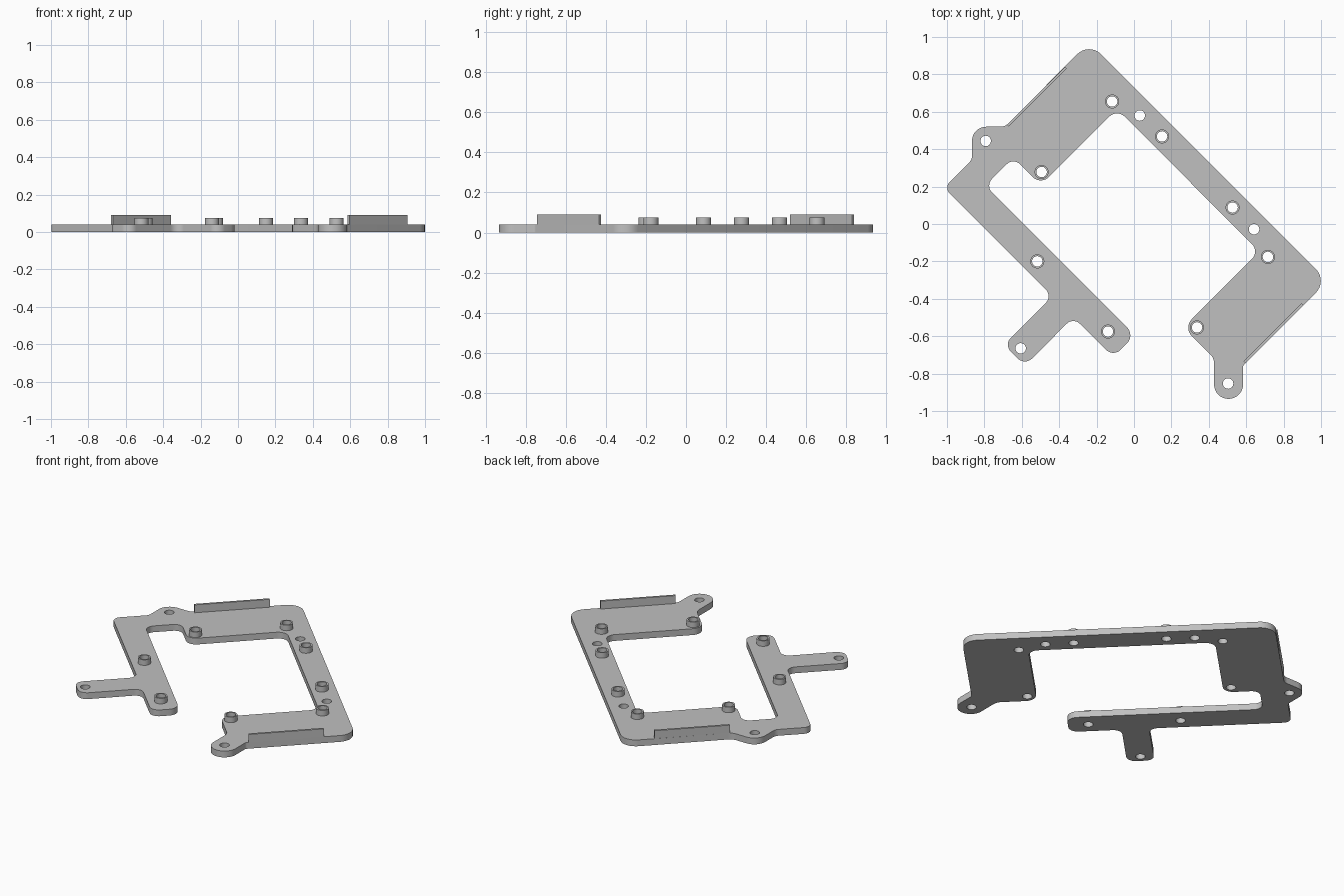
import bpy, math
from mathutils import Vector

cube = bpy.data.objects.get("Cube")
if cube:
    bpy.data.objects.remove(cube, do_unlink=True)

GREY = (0.53, 0.53, 0.53, 1)
mat = bpy.data.materials.new("plain grey")
mat.use_nodes = True
mat.diffuse_color = GREY
mat.node_tree.nodes["Principled BSDF"].inputs["Base Color"].default_value = GREY

PLATE, BOSS_TOP, TAB_TOP = 0.04, 0.075, 0.09
HOLE_R, BOSS_R = 0.028, 0.0375


def rounded(corners, steps=8):
    """Replace each (x, y, radius) corner by a tangent arc."""
    out = []
    for i, (x, y, r) in enumerate(corners):
        p = Vector((x, y))
        a = (Vector(corners[i - 1][:2]) - p).normalized()
        b = (Vector(corners[(i + 1) % len(corners)][:2]) - p).normalized()
        half = a.angle(b) / 2
        centre = p + (a + b).normalized() * r / math.sin(half)
        start = p + a * r / math.tan(half) - centre
        end = p + b * r / math.tan(half) - centre
        sweep = start.angle(end)
        for k in range(steps + 1):
            t = k / steps
            w = (start * math.sin((1 - t) * sweep) + end * math.sin(t * sweep)) / math.sin(sweep)
            out.append(centre + w)
    return out


def circle(x, y, r, n=32):
    return [Vector((x + r * math.cos(math.tau * k / n), y + r * math.sin(math.tau * k / n)))
            for k in range(n)]


def slab(name, loops, z0, z1):
    """Extrude filled loops (inner loops become holes) from z0 to z1."""
    curve = bpy.data.curves.new(name, "CURVE")
    curve.dimensions, curve.fill_mode = "2D", "BOTH"
    curve.extrude = (z1 - z0) / 2
    for loop in loops:
        s = curve.splines.new("POLY")
        s.points.add(len(loop) - 1)
        for pt, v in zip(s.points, loop):
            pt.co = (v.x, v.y, 0, 1)
        s.use_cyclic_u = True
    ob = bpy.data.objects.new(name, curve)
    bpy.context.collection.objects.link(ob)
    ob.location.z = (z0 + z1) / 2
    bpy.ops.object.select_all(action="DESELECT")
    ob.select_set(True)
    bpy.context.view_layer.objects.active = ob
    bpy.ops.object.convert(target="MESH")
    ob = bpy.context.view_layer.objects.active
    bpy.ops.object.mode_set(mode="EDIT")
    bpy.ops.mesh.select_all(action="SELECT")
    bpy.ops.mesh.remove_doubles(threshold=0.0001)
    bpy.ops.mesh.normals_make_consistent(inside=False)
    bpy.ops.object.mode_set(mode="OBJECT")
    ob.data.materials.clear()
    ob.data.materials.append(mat)
    bpy.ops.object.shade_smooth_by_angle(angle=math.radians(30))
    return ob


# Plate outline, clockwise from the back corner: x, y, corner radius
outline = [
    (-0.24, 0.972, 0.09), (1.036, -0.304, 0.09),
    # front lug
    (0.583, -0.757, 0.02), (0.583, -0.935, 0.077), (0.428, -0.935, 0.077), (0.428, -0.718, 0.06),
    # inside of the frame
    (0.264, -0.554, 0.063), (0.67, -0.147, 0.055), (-0.091, 0.616, 0.06),
    (-0.498, 0.208, 0.06), (-0.645, 0.355, 0.05), (-0.795, 0.205, 0.05),
    # free end of the long arm
    (0.005, -0.595, 0.06), (-0.11, -0.712, 0.055),
    # side arm
    (-0.325, -0.498, 0.05), (-0.583, -0.758, 0.055), (-0.695, -0.645, 0.05), (-0.436, -0.386, 0.05),
    # left corner and left lug
    (-1.017, 0.194, 0.045), (-0.866, 0.344, 0.05), (-0.866, 0.52, 0.075), (-0.69, 0.52, 0.06),
]
bosses = [(-0.117, 0.655), (0.15, 0.468), (0.527, 0.088), (0.716, -0.176),
          (0.337, -0.553), (-0.494, 0.278), (-0.517, -0.2), (-0.139, -0.575)]
plain_holes = [(0.031, 0.58), (0.642, -0.028), (-0.793, 0.444), (-0.606, -0.665), (0.503, -0.853)]

slab("plate", [rounded(outline)] + [circle(x, y, HOLE_R) for x, y in bosses + plain_holes], 0, PLATE)

# Raised rings around the mounting holes
for i, (x, y) in enumerate(bosses):
    slab(f"boss_{i + 1}", [circle(x, y, BOSS_R), circle(x, y, HOLE_R)], PLATE, BOSS_TOP)


# Upright tabs flush with the two outer diagonal edges
def tab(name, outer, inner):
    ends = [(-0.148, outer), (0.472, outer), (0.472, inner), (-0.148, inner)]
    slab(name, [[Vector(((s + d) / 2, (s - d) / 2)) for s, d in ends]], PLATE, TAB_TOP)


tab("right_tab", 1.34, 1.32)
tab("left_tab", -1.21, -1.19)
